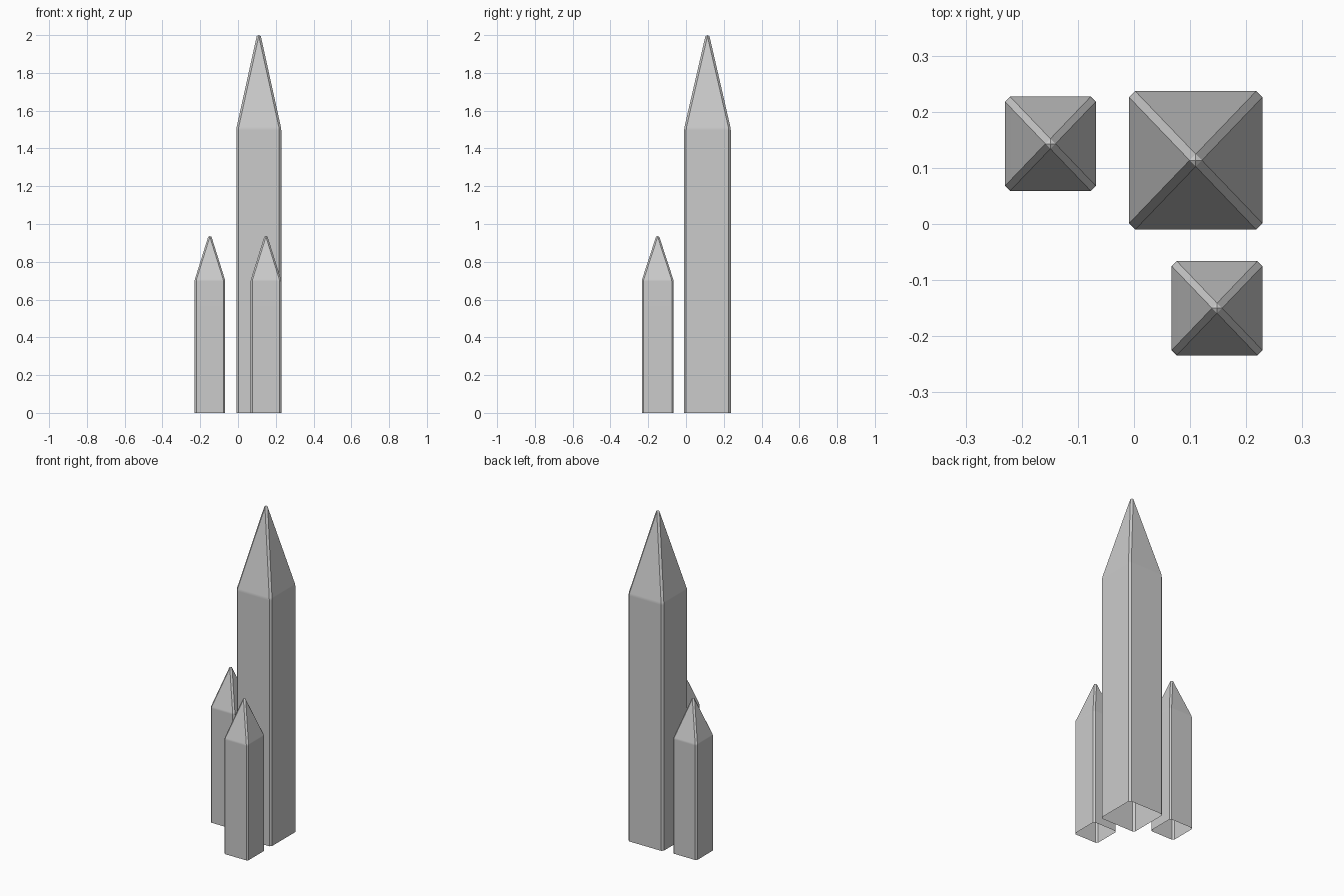
import bpy, bmesh

if "Cube" in bpy.data.objects:
    bpy.data.objects.remove(bpy.data.objects["Cube"])


def tower(name, cx, cy, hx, hy, shoulder, top, ch):
    """Open-bottomed square shaft with chamfered corners and a pyramid tip."""
    bm = bmesh.new()

    def ring(z, ax, ay, cx_, cy_):
        pts = [(ax, -ay + cy_), (ax, ay - cy_), (ax - cx_, ay), (-ax + cx_, ay),
               (-ax, ay - cy_), (-ax, -ay + cy_), (-ax + cx_, -ay), (ax - cx_, -ay)]
        return [bm.verts.new((cx + x, cy + y, z)) for x, y in pts]

    # shaft, softened shoulder, then hips converging on a tiny diamond
    e = 0.008 * hx / 0.119
    tip_z = top - 0.006 * hx / 0.119
    k = (hx - ch) / (tip_z - shoulder)
    d = k * e
    rings = [ring(0, hx, hy, ch, ch),
             ring(shoulder - e, hx, hy, ch, ch),
             ring(shoulder + e, hx - d, hy - d, ch, ch),
             ring(tip_z, ch, ch, ch, ch)]
    for a, b in zip(rings, rings[1:]):
        for i in range(8):
            j = (i + 1) % 8
            bm.faces.new((a[i], a[j], b[j], b[i]))

    # blunt tip cap
    apex = bm.verts.new((cx, cy, top))
    r = rings[-1]
    for i in range(8):
        bm.faces.new((r[i], r[(i + 1) % 8], apex))
    bmesh.ops.remove_doubles(bm, verts=bm.verts[:], dist=1e-5)

    mesh = bpy.data.meshes.new(name)
    bm.to_mesh(mesh)
    bm.free()
    ob = bpy.data.objects.new(name, mesh)
    bpy.context.collection.objects.link(ob)

    # soft shoulder, crisp corners
    bpy.ops.object.select_all(action='DESELECT')
    ob.select_set(True)
    bpy.context.view_layer.objects.active = ob
    bpy.ops.object.shade_smooth_by_angle(angle=0.52)
    wn = ob.modifiers.new("weighted_normals", 'WEIGHTED_NORMAL')
    wn.keep_sharp = True
    return ob


# one tall spire and two short ones
tower("tall_spire", 0.110, 0.1135, 0.119, 0.1235, 1.505, 2.0, 0.011)
tower("left_spire", -0.149, 0.143, 0.081, 0.084, 0.702, 0.936, 0.009)
tower("front_spire", 0.148, -0.150, 0.081, 0.084, 0.702, 0.936, 0.009)
